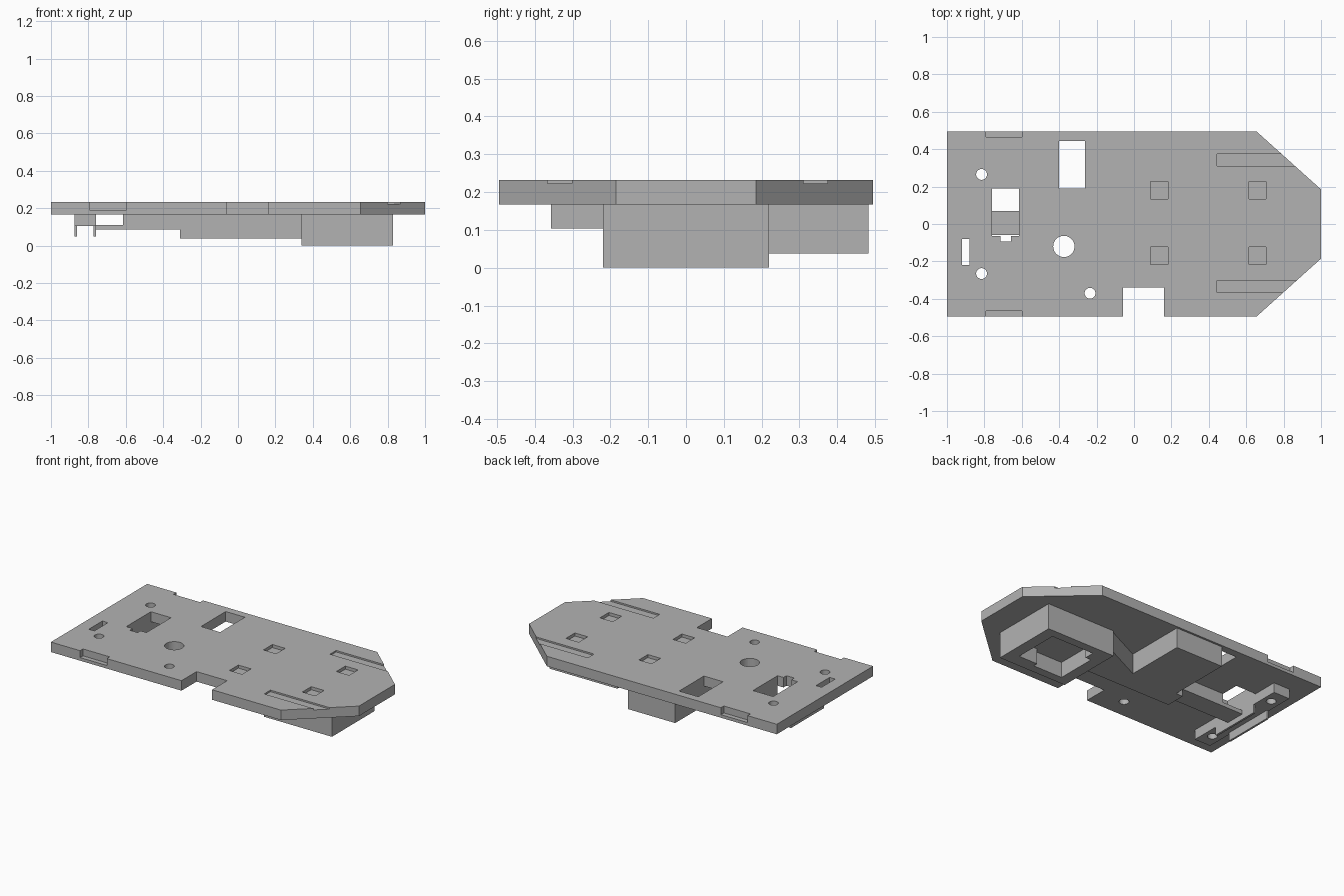
import bpy, bmesh, math

old = bpy.data.objects.get("Cube")
if old:
    bpy.data.objects.remove(old, do_unlink=True)

gray = bpy.data.materials.new("light gray")
gray.use_nodes = True
color = (0.45, 0.45, 0.45, 1)
gray.diffuse_color = color
gray.node_tree.nodes["Principled BSDF"].inputs["Base Color"].default_value = color

TOP, UNDER = 0.232, 0.167


def rect(x0, x1, y0, y1):
    return [(x0, y0), (x1, y0), (x1, y1), (x0, y1)]


def circle(x, y, r, n=32):
    return [(x + r * math.cos(math.tau * i / n), y + r * math.sin(math.tau * i / n))
            for i in range(n)]


def prisms(name, parts):
    """One object from (outline, bottom, top) prisms."""
    bm = bmesh.new()
    for outline, z0, z1 in parts:
        face = bm.faces.new([bm.verts.new((x, y, z0)) for x, y in outline])
        ext = bmesh.ops.extrude_face_region(bm, geom=[face])["geom"]
        bmesh.ops.translate(bm, vec=(0, 0, z1 - z0),
                            verts=[v for v in ext if isinstance(v, bmesh.types.BMVert)])
    bmesh.ops.recalc_face_normals(bm, faces=bm.faces)
    mesh = bpy.data.meshes.new(name)
    bm.to_mesh(mesh)
    bm.free()
    mesh.materials.append(gray)
    obj = bpy.data.objects.new(name, mesh)
    bpy.context.collection.objects.link(obj)
    return obj


def cut(obj, parts):
    cutter = prisms("cutter", parts)
    cutter.hide_render = True
    mod = obj.modifiers.new("cut", "BOOLEAN")
    mod.operation, mod.solver, mod.object = "DIFFERENCE", "EXACT", cutter
    bpy.context.view_layer.objects.active = obj
    bpy.ops.object.modifier_apply(modifier=mod.name)
    bpy.data.objects.remove(cutter, do_unlink=True)


# Deck plate with chamfered nose and side notch
deck = prisms("deck_plate", [([
    (-1, -0.495), (-0.06, -0.495), (-0.06, -0.34), (0.16, -0.34), (0.16, -0.495),
    (0.655, -0.495), (1, -0.185), (1, 0.185), (0.655, 0.495), (-1, 0.495)], UNDER, TOP)])

# Through holes
screw_holes = [circle(-0.815, s * 0.265, 0.029) for s in (-1, 1)]
through = screw_holes + [
    circle(-0.375, -0.12, 0.057), circle(-0.235, -0.37, 0.029),
    rect(-0.4, -0.262, 0.19, 0.445), rect(-0.92, -0.88, -0.22, -0.08),
    [(-0.76, -0.063), (-0.715, -0.063), (-0.715, -0.093), (-0.658, -0.093),
     (-0.658, -0.063), (-0.615, -0.063), (-0.615, 0.19), (-0.76, 0.19)]]
cut(deck, [(o, 0.1, 0.3) for o in through])

# Shallow pockets, rail slots and edge notches
recesses = []
for s in (-1, 1):
    for x in (0.135, 0.66):
        y = s * 0.175 + 0.005
        recesses.append((rect(x - 0.046, x + 0.046, y - 0.046, y + 0.046), 0.212, 0.3))
    y = s * 0.338 + 0.004
    recesses.append((rect(0.445, 1.1, y - 0.032, y + 0.032), 0.222, 0.3))
    y = s * 0.515
    recesses.append((rect(-0.79, -0.598, y - 0.05, y + 0.05), 0.187, 0.3))
cut(deck, recesses)

# Front housing, open below with a stepped cavity
front = prisms("front_housing", [(rect(0.34, 0.83, -0.22, 0.22), 0, UNDER)])
cut(front, [([(0.41, -0.165), (0.62, -0.165), (0.62, -0.135), (0.755, -0.135),
              (0.755, 0.165), (0.45, 0.165), (0.45, 0.1), (0.41, 0.1)], -0.1, 0.1)])

# Central housing with an arm reaching toward the back edge
prisms("central_housing", [([
    (-0.31, -0.06), (0.34, -0.06), (0.34, 0.21), (0.08, 0.085), (0.08, 0.482),
    (-0.26, 0.482), (-0.26, 0.07), (-0.31, 0.07)], 0.037, UNDER)])

# Rear channel block and its thin floor below the opening
prisms("rear_channel", [(rect(-0.615, -0.31, -0.06, 0.07), 0.085, UNDER)])
prisms("rear_channel_floor", [(rect(-0.76, -0.615, -0.06, 0.07), 0.085, 0.11)])

# Rear mounting bar with screw holes and hanging fins
bar = prisms("mounting_bar", [(rect(-0.875, -0.76, -0.357, 0.357), 0.104, UNDER)])
cut(bar, [(o, 0, 0.3) for o in screw_holes])
for name, x in (("outer_fin", -0.875), ("inner_fin", -0.773)):
    prisms(name, [(rect(x, x + 0.013, -0.17, 0.17), 0.05, 0.104)])
